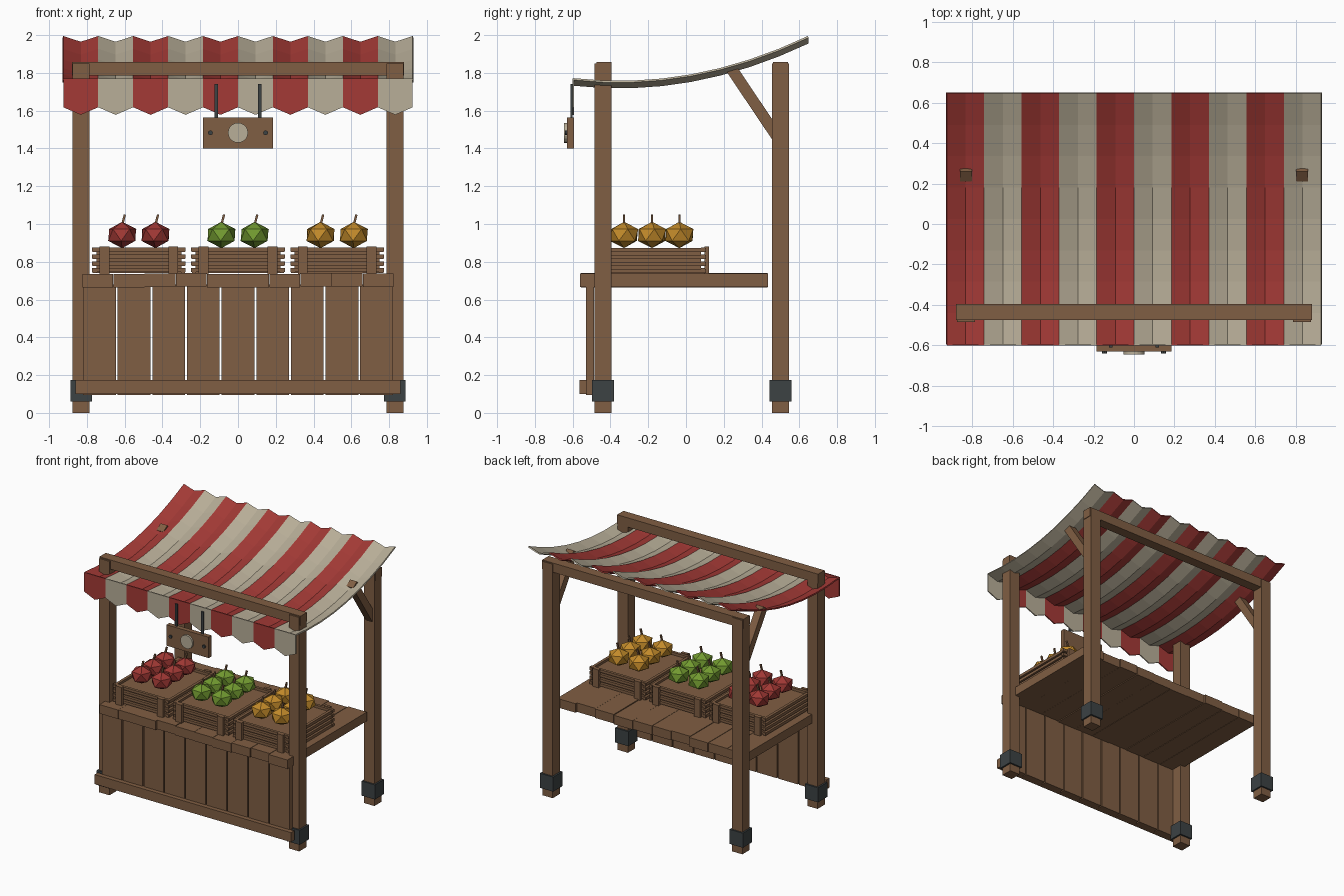
import bpy, bmesh, math, random
from mathutils import Matrix, Vector

if "Cube" in bpy.data.objects:
    bpy.data.objects.remove(bpy.data.objects["Cube"])

random.seed(4)


def material(name, r, g, b):
    lin = [((c / 255 + 0.055) / 1.055) ** 2.4 for c in (r, g, b)]
    m = bpy.data.materials.new(name)
    m.diffuse_color = (*lin, 1)
    m.use_nodes = True
    m.node_tree.nodes["Principled BSDF"].inputs["Base Color"].default_value = m.diffuse_color
    return m


WOOD = material("wood", 128, 94, 67)
METAL = material("dark metal", 60, 66, 68)
RED = material("red cloth", 164, 58, 54)
CREAM = material("cream cloth", 185, 175, 153)
FRUIT_RED = material("red fruit", 160, 56, 52)
FRUIT_GREEN = material("green fruit", 114, 154, 48)
FRUIT_GOLD = material("golden fruit", 194, 138, 42)


def finish(name, bm, mats):
    bmesh.ops.recalc_face_normals(bm, faces=bm.faces)
    me = bpy.data.meshes.new(name)
    bm.to_mesh(me)
    bm.free()
    for m in mats:
        me.materials.append(m)
    ob = bpy.data.objects.new(name, me)
    bpy.context.collection.objects.link(ob)
    return ob


def add_box(bm, x0, x1, y0, y1, z0, z1):
    m = Matrix.Translation(((x0 + x1) / 2, (y0 + y1) / 2, (z0 + z1) / 2)) @ \
        Matrix.Diagonal((x1 - x0, y1 - y0, z1 - z0, 1))
    bmesh.ops.create_cube(bm, size=1, matrix=m)


def boxes(name, mat, *dims):
    bm = bmesh.new()
    for d in dims:
        add_box(bm, *d)
    return finish(name, bm, [mat])


def add_bar(bm, a, b, w, d):
    # square bar running from a to b
    a, b = Vector(a), Vector(b)
    rot = Vector((0, 0, 1)).rotation_difference(b - a).to_matrix().to_4x4()
    m = Matrix.Translation((a + b) / 2) @ rot @ Matrix.Diagonal((w, d, (b - a).length, 1))
    bmesh.ops.create_cube(bm, size=1, matrix=m)


def disc(name, mat, x, y, z, r, depth, sides):
    bm = bmesh.new()
    bmesh.ops.create_cone(bm, cap_ends=True, segments=sides, radius1=r, radius2=r, depth=depth,
                          matrix=Matrix.Translation((x, y, z)) @ Matrix.Rotation(math.pi / 2, 4, 'X'))
    return finish(name, bm, [mat])


# Frame: posts, metal boots, top beams, braces
for side, sx in (("left", -0.83), ("right", 0.83)):
    for end, y in (("front", -0.44), ("back", 0.5)):
        boxes(f"{end}_{side}_post", WOOD, (sx - 0.045, sx + 0.045, y - 0.045, y + 0.045, 0, 1.85))
        boxes(f"{end}_{side}_boot", METAL, (sx - 0.058, sx + 0.058, y - 0.058, y + 0.058, 0.06, 0.175))
    bm = bmesh.new()
    add_bar(bm, (sx, 0.235, 1.83), (sx, 0.485, 1.458), 0.06, 0.06)
    finish(f"{side}_brace", bm, [WOOD])
for end, y in (("front", -0.435), ("back", 0.5)):
    boxes(f"{end}_beam", WOOD, (-0.88, 0.88, y - 0.04, y + 0.04, 1.785, 1.858))

# Counter top planks, slightly uneven
planks = []
for i in range(10):
    x = -0.825 + i * 0.165
    dy, dz = (random.uniform(0, 0.018), random.uniform(-0.004, 0.003)) if i < 9 else (0, 0)
    planks.append((x + 0.001, x + 0.164, -0.56 + dy, 0.435 - dy, 0.667 + dz, 0.738 + dz))
boxes("counter_top", WOOD, *planks)

# Front panel and bottom rail
step = 1.65 / 9
boxes("front_panel", WOOD, *[(-0.825 + i * step + 0.005, -0.825 + (i + 1) * step - 0.005,
                              -0.53, -0.488, 0.095, 0.68) for i in range(9)])
boxes("bottom_rail", WOOD, (-0.86, 0.86, -0.565, -0.525, 0.1, 0.175))


# Crates with fruit
def crate(label, cx, mat):
    parts = [(cx - 0.225, cx + 0.225, -0.44, 0.08, 0.74, 0.855)]
    for k in range(4):
        z = 0.745 + k * 0.0365
        for y in (-0.45, 0.09):
            parts.append((cx - 0.248, cx + 0.248, y - 0.011, y + 0.011, z, z + 0.021))
        for x in (cx - 0.233, cx + 0.233):
            parts.append((x - 0.011, x + 0.011, -0.465, 0.105, z - 0.004, z + 0.018))
    for x in (cx - 0.182, cx + 0.182):
        for y in (-0.472, 0.109):
            parts.append((x - 0.026, x + 0.026, y - 0.012, y + 0.012, 0.735, 0.88))
    boxes(f"{label}_crate", WOOD, *parts)

    fruit, stems = bmesh.new(), bmesh.new()
    for x in (cx - 0.088, cx + 0.088):
        for y in (-0.328, -0.18, -0.035):
            m = Matrix.Translation((x, y, 0.942)) @ \
                Matrix.Rotation(random.uniform(0, 0.3), 4, 'Z') @ Matrix.Diagonal((1, 1, 0.83, 1))
            bmesh.ops.create_icosphere(fruit, subdivisions=1, radius=0.084, matrix=m)
            add_bar(stems, (x, y, 0.995), (x + 0.014, y, 1.05), 0.012, 0.012)
    finish(f"{label}_fruit", fruit, [mat])
    finish(f"{label}_fruit_stems", stems, [WOOD])


crate("left", -0.525, FRUIT_RED)
crate("middle", 0, FRUIT_GREEN)
crate("right", 0.525, FRUIT_GOLD)

# Sagging striped canopy, pleated once per stripe
STRIPE, ROWS = 0.185, 8
bm = bmesh.new()
grid = []
for j in range(ROWS + 1):
    t = j / ROWS
    z = 1.772 - 0.143 * t + 0.366 * t * t
    grid.append([bm.verts.new((-0.925 + i * STRIPE / 2, -0.595 + 1.24 * t, z - 0.03 * (i % 2)))
                 for i in range(21)])
for j in range(ROWS):
    for i in range(20):
        f = bm.faces.new((grid[j][i], grid[j][i + 1], grid[j + 1][i + 1], grid[j + 1][i]))
        f.material_index = (i // 2) % 2
canopy = finish("canopy", bm, [RED, CREAM])
if canopy.data.polygons[0].normal.z < 0:
    canopy.data.flip_normals()
solid = canopy.modifiers.new("thickness", 'SOLIDIFY')
solid.thickness = 0.01
solid.offset = -1

# Valance flaps with pointed lower edges
bm = bmesh.new()
for i in range(10):
    x = -0.925 + i * STRIPE
    outline = [(x, 1.77), (x, 1.618), (x + STRIPE / 2, 1.578), (x + STRIPE, 1.618), (x + STRIPE, 1.77)]
    front = [bm.verts.new((px, -0.601, pz)) for px, pz in outline]
    back = [bm.verts.new((px, -0.592, pz)) for px, pz in outline]
    faces = [bm.faces.new(front), bm.faces.new(back[::-1])]
    for k in range(5):
        n = (k + 1) % 5
        faces.append(bm.faces.new((front[n], front[k], back[k], back[n])))
    for f in faces:
        f.material_index = i % 2
finish("valance", bm, [RED, CREAM])

# Hanging sign with round plate, bolts and straps
boxes("sign_board", WOOD, (-0.185, 0.185, -0.63, -0.593, 1.4, 1.565))
disc("sign_plate", CREAM, 0, -0.636, 1.483, 0.053, 0.018, 20)
for side, s in (("left", -1), ("right", 1)):
    disc(f"{side}_sign_bolt", METAL, s * 0.146, -0.633, 1.483, 0.013, 0.014, 8)
    x = s * 0.115
    boxes(f"{side}_sign_strap", METAL, (x - 0.009, x + 0.009, -0.611, -0.6, 1.56, 1.74))
